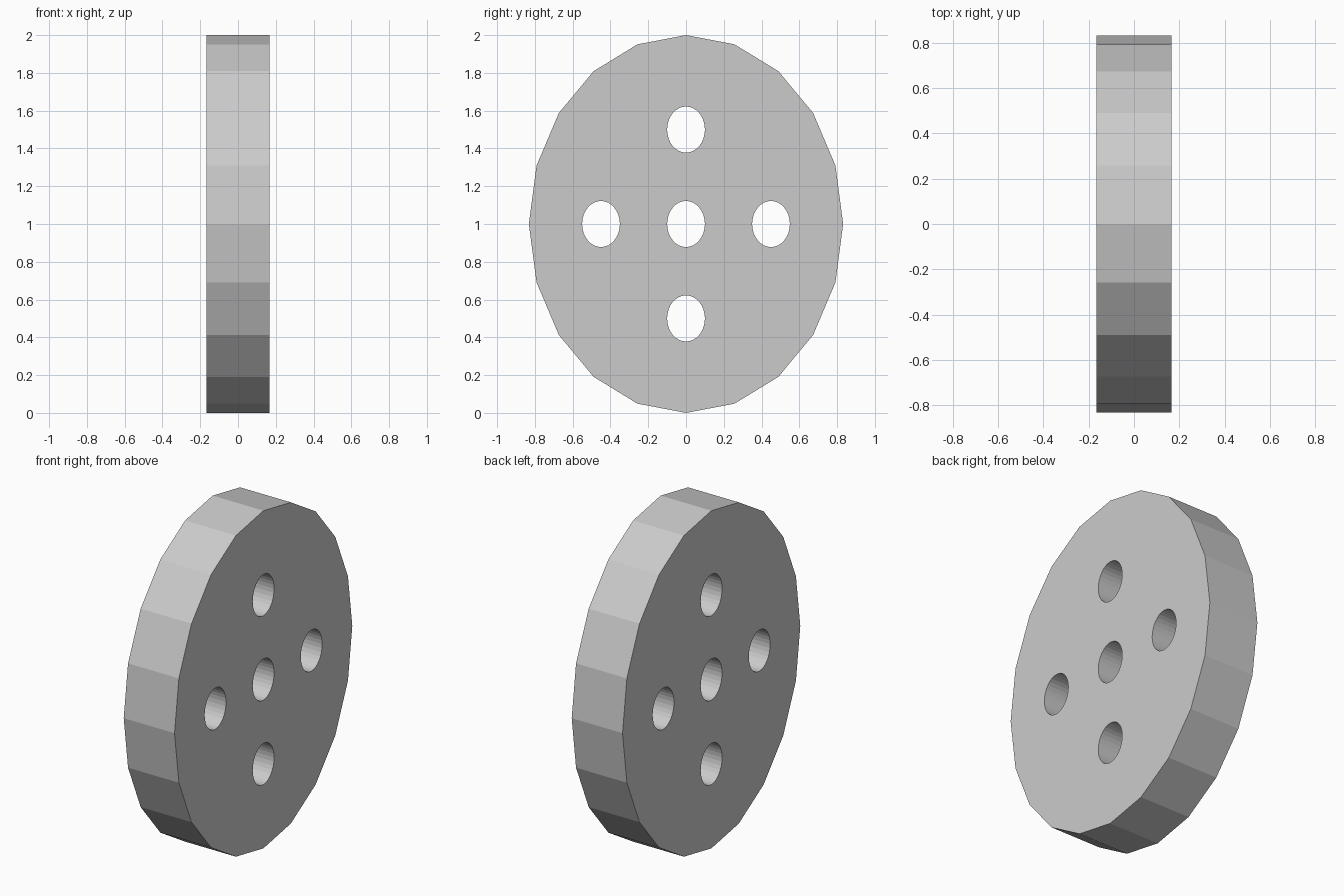
import bpy, bmesh
from mathutils import Matrix

if "Cube" in bpy.data.objects:
    bpy.data.objects.remove(bpy.data.objects["Cube"])

HALF_Y, HALF_Z, THICK = 0.832, 1.0, 0.333
HOLE_Y, HOLE_Z = 0.1, 0.122


def add_oval(bm, y, z, ry, rz, depth, sides):
    """Oval cylinder lying along x."""
    mat = (Matrix.Translation((0, y, z))
           @ Matrix.Diagonal((1, ry, rz, 1))
           @ Matrix.Rotation(1.5707963268, 4, 'Y'))
    bmesh.ops.create_cone(bm, cap_ends=True, segments=sides, radius1=1,
                          radius2=1, depth=depth, matrix=mat)


def make_object(name, ovals):
    bm = bmesh.new()
    for oval in ovals:
        add_oval(bm, *oval)
    bmesh.ops.recalc_face_normals(bm, faces=bm.faces[:])
    mesh = bpy.data.meshes.new(name)
    bm.to_mesh(mesh)
    bm.free()
    obj = bpy.data.objects.new(name, mesh)
    bpy.context.collection.objects.link(obj)
    return obj


# Twenty-sided oval disc
disc = make_object("disc", [(0, 1, HALF_Y, HALF_Z, THICK, 20)])

# Centre hole plus four around it
centres = [(0, 1), (0.45, 1), (-0.45, 1), (0, 1.5), (0, 0.5)]
holes = make_object("hole_cutter",
                    [(y, z, HOLE_Y, HOLE_Z, 1, 32) for y, z in centres])
holes.hide_render = True
holes.display_type = 'WIRE'

# Drill the holes through the disc
cut = disc.modifiers.new("holes", 'BOOLEAN')
cut.operation = 'DIFFERENCE'
cut.solver = 'EXACT'
cut.object = holes
